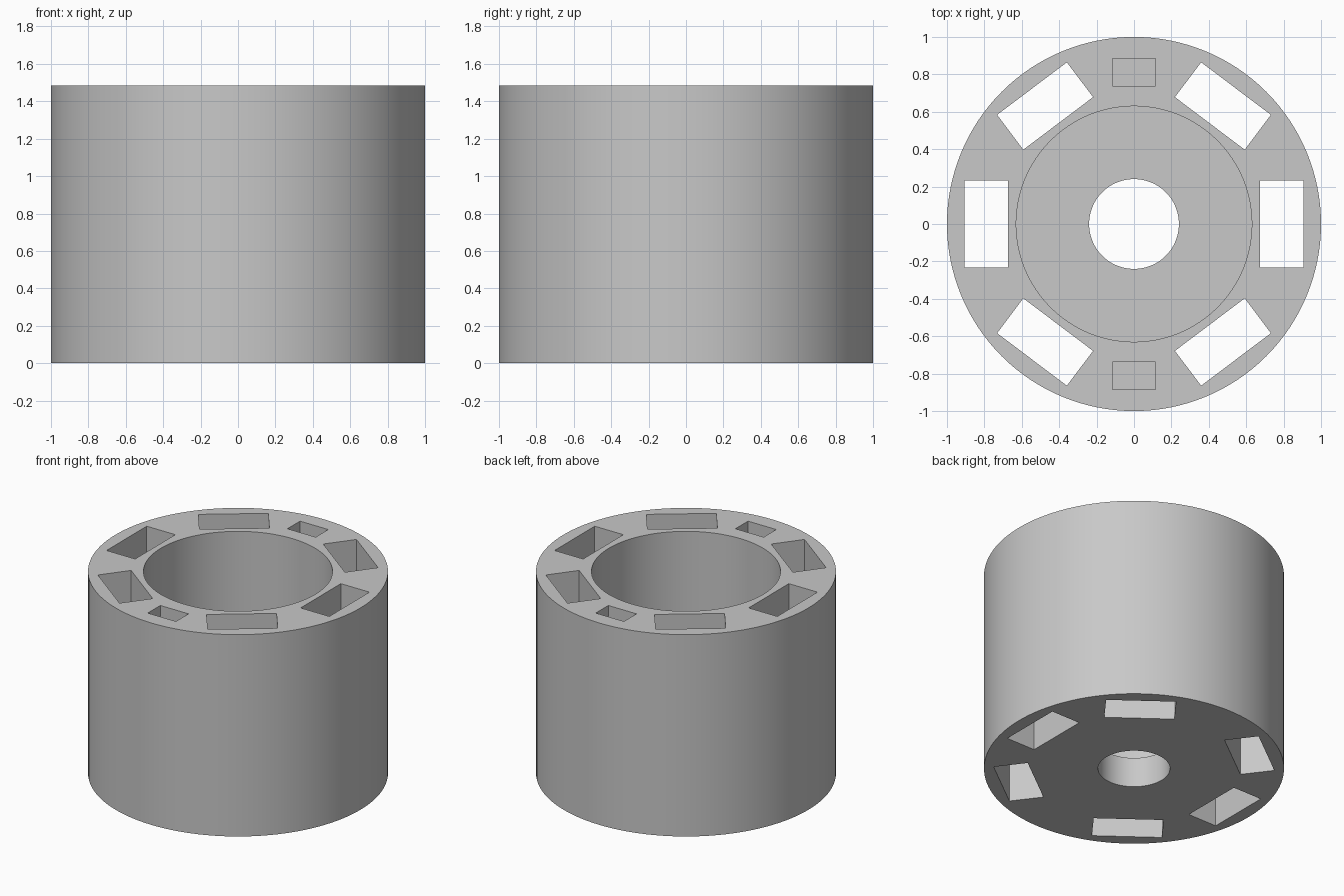
import bpy
import bmesh
import math
from mathutils import Matrix, Vector

if "Cube" in bpy.data.objects:
    bpy.data.objects.remove(bpy.data.objects["Cube"], do_unlink=True)

HEIGHT = 1.485
FLOOR = 0.22       # thickness of the base under the bore
SEGMENTS = 128

grey = bpy.data.materials.new("light grey")
grey.use_nodes = True
colour = (0.58, 0.58, 0.58, 1)
grey.diffuse_color = colour
grey.node_tree.nodes["Principled BSDF"].inputs["Base Color"].default_value = colour


def add_object(name, bm):
    bmesh.ops.recalc_face_normals(bm, faces=bm.faces)
    mesh = bpy.data.meshes.new(name)
    bm.to_mesh(mesh)
    bm.free()
    mesh.materials.append(grey)
    obj = bpy.data.objects.new(name, mesh)
    bpy.context.collection.objects.link(obj)
    return obj


def add_block(bm, angle, radius, depth, width, low, high):
    """Upright block standing at a polar position, facing outwards."""
    place = (Matrix.Rotation(math.radians(angle), 4, "Z")
             @ Matrix.Translation((radius, 0, (low + high) / 2))
             @ Matrix.Diagonal((depth, width, high - low, 1)))
    bmesh.ops.create_cube(bm, size=1, matrix=place)


# Rotor body: closed profile turned about the z axis
outer, bore, shaft = 1.0, 0.63, 0.24
profile = [(shaft, 0), (outer, 0), (outer, HEIGHT),
           (bore, HEIGHT), (bore, FLOOR), (shaft, FLOOR)]
bm = bmesh.new()
verts = [bm.verts.new((r, 0, z)) for r, z in profile]
edges = [bm.edges.new((verts[i - 1], verts[i])) for i in range(len(verts))]
bmesh.ops.spin(bm, geom=verts + edges, cent=(0, 0, 0), axis=(0, 0, 1),
               angle=math.tau, steps=SEGMENTS, use_merge=False)
bmesh.ops.remove_doubles(bm, verts=bm.verts, dist=0.0001)
body = add_object("rotor_body", bm)

# Cutter: six through slots and two blind pockets
bm = bmesh.new()
for angle in (0, 53, 127, 180, 233, 307):
    add_block(bm, angle, 0.79, 0.233, 0.467, -0.1, HEIGHT + 0.1)
for angle in (90, 270):
    add_block(bm, angle, 0.812, 0.146, 0.23, FLOOR, HEIGHT + 0.1)
cutter = add_object("slot_cutter", bm)
cutter.hide_render = True

# Cut the slots, then drop the helper
cut = body.modifiers.new("slots", "BOOLEAN")
cut.operation = "DIFFERENCE"
cut.solver = "EXACT"
cut.object = cutter
bpy.ops.object.select_all(action="DESELECT")
body.select_set(True)
bpy.context.view_layer.objects.active = body
bpy.ops.object.modifier_apply(modifier=cut.name)
bpy.data.objects.remove(cutter, do_unlink=True)

# Smooth round walls with crisp rims
bpy.ops.object.shade_smooth_by_angle(angle=math.radians(30))
